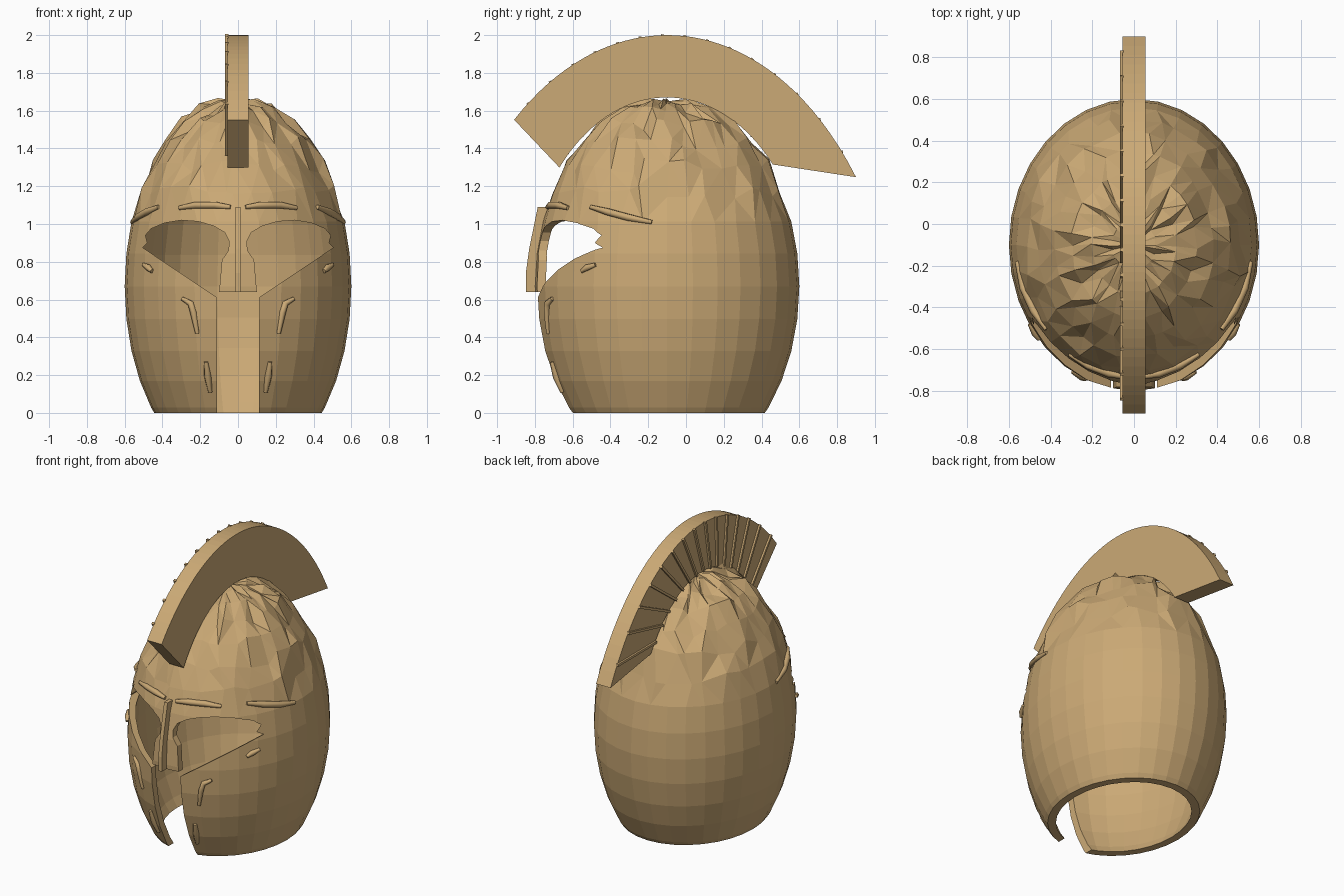
import bpy, bmesh, math, random
from mathutils import Vector, Matrix

random.seed(4)
if "Cube" in bpy.data.objects:
    bpy.data.objects.remove(bpy.data.objects["Cube"])

bronze = bpy.data.materials.new("bronze")
bronze.use_nodes = True
bronze.diffuse_color = (0.6, 0.4, 0.18, 1)
bronze.node_tree.nodes["Principled BSDF"].inputs["Base Color"].default_value = (0.6, 0.4, 0.18, 1)

CENTRE = Vector((0, -0.1, 0.67))
RADII = Vector((0.6, 0.7, 1.0))


def add_object(name, bm):
    bmesh.ops.recalc_face_normals(bm, faces=bm.faces)
    mesh = bpy.data.meshes.new(name)
    bm.to_mesh(mesh)
    bm.free()
    mesh.materials.append(bronze)
    obj = bpy.data.objects.new(name, mesh)
    bpy.context.collection.objects.link(obj)
    return obj


def prism(name, outline, axis, low, high):
    """Extrude a 2D outline along x (outline is y, z) or y (outline is x, z)."""
    bm = bmesh.new()
    place = (lambda a, b: (low, a, b)) if axis == "x" else (lambda a, b: (a, low, b))
    face = bm.faces.new([bm.verts.new(place(a, b)) for a, b in outline])
    new = bmesh.ops.extrude_face_region(bm, geom=[face])["geom"]
    step = Vector((high - low, 0, 0)) if axis == "x" else Vector((0, high - low, 0))
    bmesh.ops.translate(bm, vec=step, verts=[g for g in new if isinstance(g, bmesh.types.BMVert)])
    return add_object(name, bm)


def egg(name, inset, rough):
    """Ellipsoid bowl, optionally hammered on its upper part."""
    bm = bmesh.new()
    bmesh.ops.create_uvsphere(bm, u_segments=32, v_segments=18, radius=1)
    size = RADII - Vector((inset,) * 3)
    for v in bm.verts:
        height = v.co.z
        v.co *= size
        if rough and height > 0.42:
            turn = Matrix.Rotation(random.uniform(-0.07, 0.07), 3, "Z")
            v.co = turn @ v.co * random.uniform(0.975, 1.015)
            if height < 0.95:
                v.co.z += random.uniform(-0.03, 0.03)
        v.co += CENTRE
    if rough:
        upper = [f for f in bm.faces if f.calc_center_median().z > 1.0]
        bmesh.ops.triangulate(bm, faces=upper)
    return add_object(name, bm)


def cut(target, cutter):
    mod = target.modifiers.new("cut", "BOOLEAN")
    mod.operation = "DIFFERENCE"
    mod.solver = "EXACT"
    mod.object = cutter
    bpy.context.view_layer.objects.active = target
    bpy.ops.object.modifier_apply(modifier=mod.name)
    bpy.data.objects.remove(cutter)


def on_shell(x, z):
    rest = 1 - (x / RADII.x) ** 2 - ((z - CENTRE.z) / RADII.z) ** 2
    return (x, CENTRE.y - RADII.y * math.sqrt(max(rest, 0)), z)


def strip(name, points, radius):
    """Tapered raised bar following the shell, given as x, z points."""
    curve = bpy.data.curves.new(name, "CURVE")
    curve.dimensions = "3D"
    curve.bevel_depth = radius
    curve.bevel_resolution = 1
    curve.use_fill_caps = True
    line = curve.splines.new("POLY")
    line.points.add(len(points) - 1)
    for i, (p, (x, z)) in enumerate(zip(line.points, points)):
        p.co = (*on_shell(x, z), 1)
        p.radius = 0.6 if i in (0, len(points) - 1) else 1
    curve.materials.append(bronze)
    obj = bpy.data.objects.new(name, curve)
    bpy.context.collection.objects.link(obj)
    bpy.ops.object.select_all(action="DESELECT")
    obj.select_set(True)
    bpy.context.view_layer.objects.active = obj
    bpy.ops.object.convert(target="MESH")


# Hollow bowl with an open base
bowl = egg("helmet_bowl", 0, True)
cut(bowl, egg("inside_cutter", 0.045, False))
cut(bowl, prism("base_cutter", [(-1, -1), (1, -1), (1, 0), (-1, 0)], "y", -1.5, 1.5))

# Face opening: mouth slot, eyes and hanging nose guard
half = [(0.11, -0.2), (0.11, 0.61), (0.505, 0.875), (0.48, 0.9), (0.49, 0.94),
        (0.46, 0.975), (0.39, 1.005), (0.3, 1.02), (0.21, 1.013), (0.13, 0.99),
        (0.07, 0.955), (0.047, 0.91), (0.05, 0.86), (0.085, 0.81), (0.1, 0.64)]
outline = half + [(-x, z) for x, z in reversed(half)]
cut(bowl, prism("face_cutter", outline, "y", -1.2, -0.25))

# Nose ridge
prism("nose_ridge", [(-0.79, 0.64), (-0.848, 0.64), (-0.848, 0.74), (-0.83, 0.87),
                     (-0.785, 1.09), (-0.7, 1.09)], "x", -0.013, 0.013)

# Raised ornaments on both sides
for side, s in (("left", 1), ("right", -1)):
    for part, points, radius in (
            ("inner_brow", [(0.04, 1.09), (0.12, 1.1), (0.22, 1.1), (0.31, 1.085)], 0.02),
            ("outer_brow", [(0.42, 1.09), (0.48, 1.065), (0.53, 1.035), (0.56, 1.01)], 0.02),
            ("cheek_mark", [(0.5, 0.785), (0.475, 0.77), (0.455, 0.75)], 0.018),
            ("upper_cheek_bar", [(0.295, 0.605), (0.25, 0.58), (0.235, 0.53), (0.215, 0.42)], 0.018),
            ("lower_cheek_bar", [(0.17, 0.27), (0.16, 0.19), (0.147, 0.11)], 0.02)):
        strip(side + "_" + part, [(x * s, z) for x, z in points], radius)

# Crest: a fan between two elliptic arcs
def outer(t):
    d = -0.81 + 1.81 * t
    return Vector((d - 0.1, 2 - 1.88 * (1 - math.sqrt(1 - (d / 1.25) ** 2))))


def inner(t):
    d = -0.57 + 1.13 * t
    return Vector((d - 0.1, 1.67 - 1.06 * (1 - math.sqrt(1 - (d / 0.75) ** 2))))


steps = [i / 40 for i in range(41)]
prism("crest", [outer(t) for t in steps] + [inner(t) for t in reversed(steps)], "x", -0.055, 0.055)

# Thin ribs on the right face of the crest
for i in range(15):
    t = 0.04 + 0.92 * i / 14
    a, b = inner(t), outer(t)
    along = (b - a).normalized()
    across = Vector((-along.y, along.x)) * 0.008
    b += along * 0.004
    prism(f"crest_rib_{i + 1}", [a - across, a + across, b + across, b - across], "x", -0.068, -0.05)
